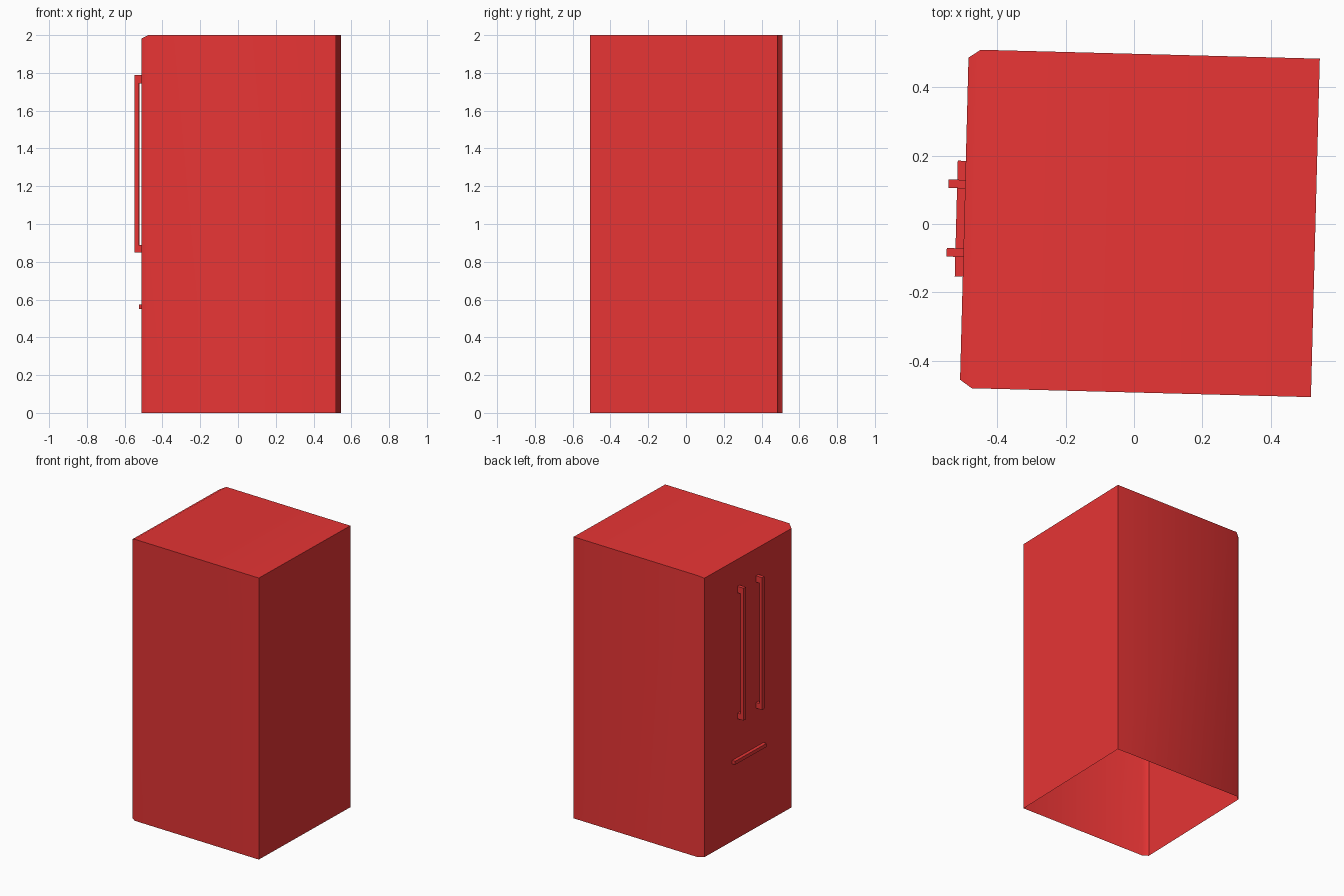
import bpy, bmesh
from math import radians
from mathutils import Matrix

if "Cube" in bpy.data.objects:
    bpy.data.objects.remove(bpy.data.objects["Cube"])

TURN = Matrix.Rotation(radians(-1.5), 4, 'Z')   # whole fridge is slightly turned
DOOR_X = -0.4975                                # plane of the door face
MID_Y = 0.0025

red = bpy.data.materials.new("red_enamel")
red.diffuse_color = (0.8, 0.035, 0.035, 1)
red.use_nodes = True
red.node_tree.nodes["Principled BSDF"].inputs["Base Color"].default_value = red.diffuse_color


def finish(name, bm, smooth=False):
    bm.transform(TURN)
    mesh = bpy.data.meshes.new(name)
    bm.to_mesh(mesh)
    bm.free()
    obj = bpy.data.objects.new(name, mesh)
    bpy.context.collection.objects.link(obj)
    mesh.materials.append(red)
    if smooth:
        bpy.ops.object.select_all(action='DESELECT')
        obj.select_set(True)
        bpy.context.view_layer.objects.active = obj
        bpy.ops.object.shade_smooth_by_angle(angle=radians(42))
    return obj


def extrude_profile(name, profile, y, width):
    """Extrude an x-z profile along y, leaving out faces lying on the door."""
    bm = bmesh.new()
    a = [bm.verts.new((px, y - width / 2, pz)) for px, pz in profile]
    b = [bm.verts.new((px, y + width / 2, pz)) for px, pz in profile]
    bm.faces.new(a)
    bm.faces.new(b[::-1])
    n = len(profile)
    for i in range(n):
        j = (i + 1) % n
        bm.faces.new((a[i], b[i], b[j], a[j]))
    bmesh.ops.recalc_face_normals(bm, faces=bm.faces)
    touching = [f for f in bm.faces
                if all(abs(v.co.x - DOOR_X) < 1e-5 for v in f.verts)]
    bmesh.ops.delete(bm, geom=touching, context='FACES')
    return finish(name, bm)


# Cabinet: loft of three sections (door, bevel, back), open underneath
bm = bmesh.new()
rings = []
for x, half, top in ((DOOR_X, 0.472, 1.982), (-0.4625, 0.496, 2), (0.5315, 0.496, 2)):
    rings.append([bm.verts.new((x, MID_Y + s * half, z))
                  for s, z in ((-1, 0), (-1, top), (1, top), (1, 0))])
for r0, r1 in zip(rings, rings[1:]):
    for i in range(3):
        bm.faces.new((r0[i], r1[i], r1[i + 1], r0[i + 1]))
bm.faces.new(rings[0])
bm.faces.new(rings[-1][::-1])
bmesh.ops.recalc_face_normals(bm, faces=bm.faces)
if sum(f.normal.z * f.calc_area() for f in bm.faces) < 0:
    bmesh.ops.reverse_faces(bm, faces=bm.faces)
finish("fridge_cabinet", bm, smooth=True)

# Upright C-shaped door handles
OUT, INNER = -0.5465, -0.524
handle = [(DOOR_X, 0.85), (OUT, 0.85), (OUT, 1.79), (DOOR_X, 1.79),
          (DOOR_X, 1.745), (INNER, 1.745), (INNER, 0.89), (DOOR_X, 0.89)]
for name, y in (("left_door_handle", 0.1037), ("right_door_handle", -0.0973)):
    extrude_profile(name, handle, y, 0.025)

# Horizontal freezer drawer handle
drawer = [(DOOR_X, 0.55), (-0.521, 0.55), (-0.521, 0.575), (DOOR_X, 0.575)]
extrude_profile("drawer_handle", drawer, MID_Y, 0.339)
